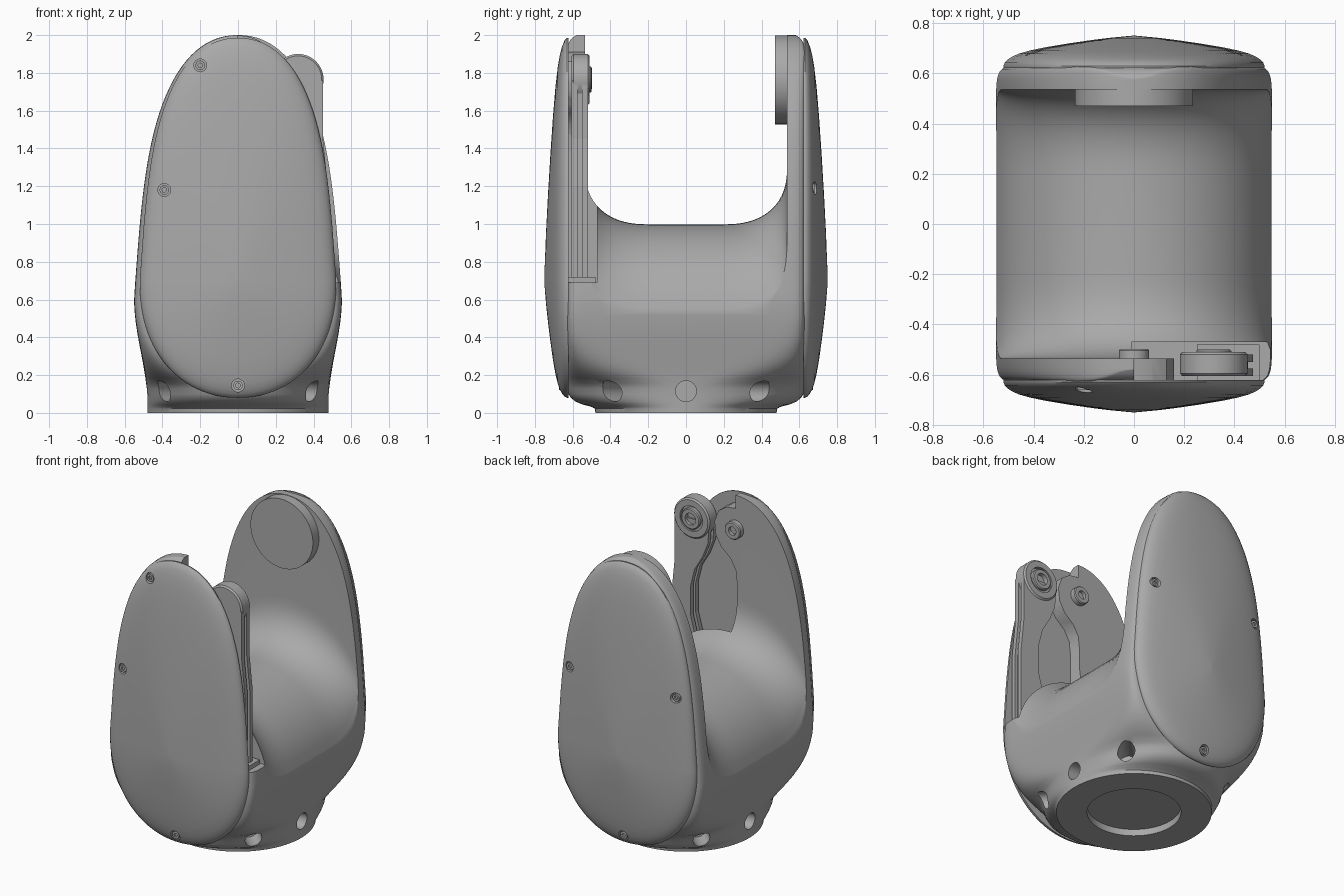
import bpy
import bmesh
from math import sin, cos, pi, radians, sqrt
from mathutils import Vector

if "Cube" in bpy.data.objects:
    bpy.data.objects.remove(bpy.data.objects["Cube"])

grey = bpy.data.materials.new("satin grey")
grey.use_nodes = True
grey.diffuse_color = (0.4, 0.4, 0.4, 1)
grey.node_tree.nodes["Principled BSDF"].inputs["Base Color"].default_value = (0.4, 0.4, 0.4, 1)


def loft(name, rings):
    """Closed solid through rings of equal point count."""
    bm = bmesh.new()
    loops = [[bm.verts.new(p) for p in ring] for ring in rings]
    count = len(loops[0])
    for a, b in zip(loops, loops[1:]):
        for i in range(count):
            j = (i + 1) % count
            bm.faces.new((a[i], a[j], b[j], b[i]))
    bm.faces.new(loops[0])
    bm.faces.new(loops[-1])
    bmesh.ops.recalc_face_normals(bm, faces=bm.faces)
    mesh = bpy.data.meshes.new(name)
    bm.to_mesh(mesh)
    bm.free()
    mesh.materials.append(grey)
    obj = bpy.data.objects.new(name, mesh)
    bpy.context.collection.objects.link(obj)
    return obj


def rod(name, start, end, radius, sides=40, bevel=0.0):
    """Cylinder between two points, with optional chamfered ends."""
    start, end = Vector(start), Vector(end)
    axis = (end - start).normalized()
    u = axis.orthogonal().normalized()
    v = axis.cross(u)
    steps = [(start, radius), (end, radius)]
    if bevel:
        steps = [(start, radius - bevel), (start + axis * bevel, radius),
                 (end - axis * bevel, radius), (end, radius - bevel)]
    return loft(name, [[c + r * (u * cos(2 * pi * i / sides) + v * sin(2 * pi * i / sides))
                        for i in range(sides)] for c, r in steps])


def plate(name, outline, y0, y1):
    """Outline in the x-z plane, extruded along y."""
    return loft(name, [[(x, y, z) for x, z in outline] for y in (y0, y1)])


def select(obj):
    bpy.ops.object.select_all(action="DESELECT")
    obj.select_set(True)
    bpy.context.view_layer.objects.active = obj


def cut(obj, *cutters):
    for cutter in cutters:
        mod = obj.modifiers.new("cut", "BOOLEAN")
        mod.operation = "DIFFERENCE"
        mod.solver = "EXACT"
        mod.object = cutter
        select(obj)
        bpy.ops.object.modifier_apply(modifier=mod.name)
        bpy.data.objects.remove(cutter)


def smooth(obj, angle=32):
    select(obj)
    bpy.ops.object.shade_smooth_by_angle(angle=radians(angle))


def table(points, t):
    """Linear interpolation in a short table."""
    for (a, va), (b, vb) in zip(points, points[1:]):
        if t <= b:
            return va + (vb - va) * max(0, t - a) / (b - a)
    return points[-1][1]


def power(value, exponent):
    return abs(value) ** exponent * (1 if value >= 0 else -1)


def taper(u):
    return 1 - 0.2 * u ** 1.1


# Body: round foot growing into a tall boxy egg
def half_width(z):
    if z < 0.6:
        s = max(0, (z - 0.05) / 0.55)
        return 0.48 + 0.07 * s * s * (3 - 2 * s)
    u = min(1, (z - 0.6) / 1.4)
    return 0.55 * taper(u) * max(0.0003, 1 - u ** 4) ** (1 / 2.2)


DEPTH = [(0, 0.48), (0.022, 0.482), (0.032, 0.5), (0.045, 0.55), (0.06, 0.585), (0.08, 0.61),
         (0.1, 0.622), (0.15, 0.633), (1.9, 0.633), (1.95, 0.625), (1.98, 0.61), (2, 0.58)]
SQUARE = [(0, 2), (0.15, 2.2), (0.2, 3.5), (0.26, 6), (0.33, 10), (0.4, 15), (0.5, 20)]


def section(z, sides=96):
    a, b, e = half_width(z), table(DEPTH, z), 2 / table(SQUARE, z)
    angles = [2 * pi * (i + 0.5) / sides for i in range(sides)]
    return [(a * power(cos(t), e), b * power(sin(t), e), z) for t in angles]


levels = [z for z, _ in DEPTH[:6]]
levels += [0.1 + 0.5 * i / 18 for i in range(18)]
levels += [0.6 + 1.4 * sin(pi / 2 * i / 32) for i in range(33)]
body = loft("yoke_body", [section(z) for z in levels])


# Saddle channel between the two arms
def channel(x):
    floor = 0.445 + sqrt(max(0.0064, 0.553 ** 2 - x * x))
    arc = [(0.2 + 0.335 * sin(pi / 2 * i / 14) ** 0.85,
            floor + 0.3 * (1 - cos(pi / 2 * i / 14) ** 0.85))
           for i in range(15)] + [(0.535, 2.3)]
    return [(x, -y, z) for y, z in reversed(arc)] + [(x, y, z) for y, z in arc]


stations = [0.553 * sin(pi / 2 * i / 16) for i in range(-16, 17)]
saddle = loft("saddle_cutter", [channel(x) for x in [-0.7] + stations + [0.7]])
cut(body, saddle)

# Pocket in the front arm, foot recess and radial bolt holes
pocket = plate("pocket_cutter", [(0, 2.2), (0, 1.91), (0.07, 1.9), (0.13, 1.86), (0.16, 1.78),
               (0.15, 1.69), (0.11, 1.62), (0.04, 1.56), (0, 1.49), (-0.01, 1.4), (-0.01, 0.69),
               (0.7, 0.69), (0.7, 2.2)], -0.645, -0.47)
cut(body, pocket, rod("recess_cutter", (0, 0, -0.1), (0, 0, 0.045), 0.29, 64))
for degrees in (0, 45, 135, 180, 225, 315):
    d = Vector((cos(radians(degrees)), sin(radians(degrees)), 0))
    cut(body, rod("hole_cutter", d * 0.4 + Vector((0, 0, 0.115)),
                  d * 0.8 + Vector((0, 0, 0.115)), 0.055, 32))
smooth(body)

# Domed covers on both arms
DOME = [(0, 0.75), (0.2, 0.741), (0.35, 0.731), (0.52, 0.718), (0.68, 0.704), (0.8, 0.691),
        (0.88, 0.679), (0.93, 0.668), (0.965, 0.656), (0.99, 0.643), (1, 0.63)]
UPPER, LOWER, WIDE, MID = 1.285, 0.62, 0.52, 0.7


def egg(scale, y, sides=128):
    ring = []
    for i in range(sides):
        t = 2 * pi * i / sides
        if t < pi:
            u = abs(sin(t)) ** 0.5
            x, z = taper(u) * power(cos(t), 0.91), UPPER * u
        else:
            x, z = power(cos(t), 0.95), LOWER * power(sin(t), 0.9)
        ring.append((scale * WIDE * x, y, MID + scale * z))
    return ring


def dome_y(x, z):
    """Height of the dome at a point, by searching for its ring."""
    t = 1.0
    while t > 0.02:
        u = abs(z - MID) / t / (UPPER if z > MID else LOWER)
        w = abs(x) / t / WIDE
        if z > MID:
            outside = u >= 1 or w > taper(u) * (1 - u ** 4) ** (1 / 2.2)
        else:
            outside = u ** 2.2 + w ** 2.1 > 1
        if outside:
            break
        t -= 0.005
    return table(DOME, t)


SCREWS = {"front": (-1, [(-0.2, 1.84), (-0.39, 1.18), (0, 0.145)]),
          "back": (1, [(-0.4, 1.19), (0.4, 1.19), (0, 0.145)])}
for place, (side, spots) in SCREWS.items():
    rings = [egg(1, side * 0.622)] + [egg(max(t, 0.02), side * y) for t, y in reversed(DOME)]
    cover = loft(place + "_cover", rings)
    for x, z in spots:
        y = dome_y(x, z)
        cut(cover, rod("screw_cutter", (x, side * (y - 0.025), z), (x, side * (y + 0.1), z), 0.034, 24))
        head = rod(place + "_screw", (x, side * (y - 0.03), z), (x, side * (y - 0.004), z), 0.025, 24)
        cut(head, rod("hex_cutter", (x, side * (y - 0.015), z), (x, side * (y + 0.1), z), 0.013, 6))
        smooth(head)
    smooth(cover)

# Pivot disc on the back arm
smooth(rod("pivot_disc", (0, 0.56, 1.763), (0, 0.47, 1.763), 0.235, 72))

# Pivot boss on the front arm
boss = rod("pivot_boss", (0, -0.56, 1.77), (0, -0.497, 1.77), 0.06, 32, 0.006)
cut(boss, rod("bore_cutter", (0, -0.52, 1.77), (0, -0.4, 1.77), 0.028, 24))
smooth(boss)

# Side link: two flanges around a narrower web
INNER = [(0.19, 1.76), (0.2, 1.62), (0.24, 1.52), (0.3, 1.42), (0.33, 1.3), (0.33, 1.1),
         (0.29, 0.95), (0.28, 0.69)]
OUTER = [(0.475, 0.69), (0.475, 1.2), (0.45, 1.45), (0.45, 1.76)]
for name, inset, y0, y1 in (("link_front_flange", 0, -0.605, -0.575),
                            ("link_web", 0.02, -0.58, -0.545),
                            ("link_back_flange", 0, -0.55, -0.52)):
    plate(name, [(x + inset, z) for x, z in INNER] + [(x - inset, z) for x, z in OUTER], y0, y1)

# Link head with bearing
head = rod("link_head", (0.318, -0.605, 1.765), (0.318, -0.51, 1.765), 0.135, 56, 0.01)
cut(head, rod("seat_cutter", (0.318, -0.53, 1.765), (0.318, -0.4, 1.765), 0.085, 48))
smooth(head)
bearing = rod("bearing", (0.318, -0.55, 1.765), (0.318, -0.5, 1.765), 0.07, 48, 0.006)
cut(bearing, rod("bore_cutter", (0.318, -0.54, 1.765), (0.318, -0.4, 1.765), 0.04, 32))
smooth(bearing)

# Small bracket at the foot of the link
plate("link_foot", [(0.25, 0.69), (0.5, 0.69), (0.5, 0.72), (0.25, 0.72)], -0.63, -0.48)
